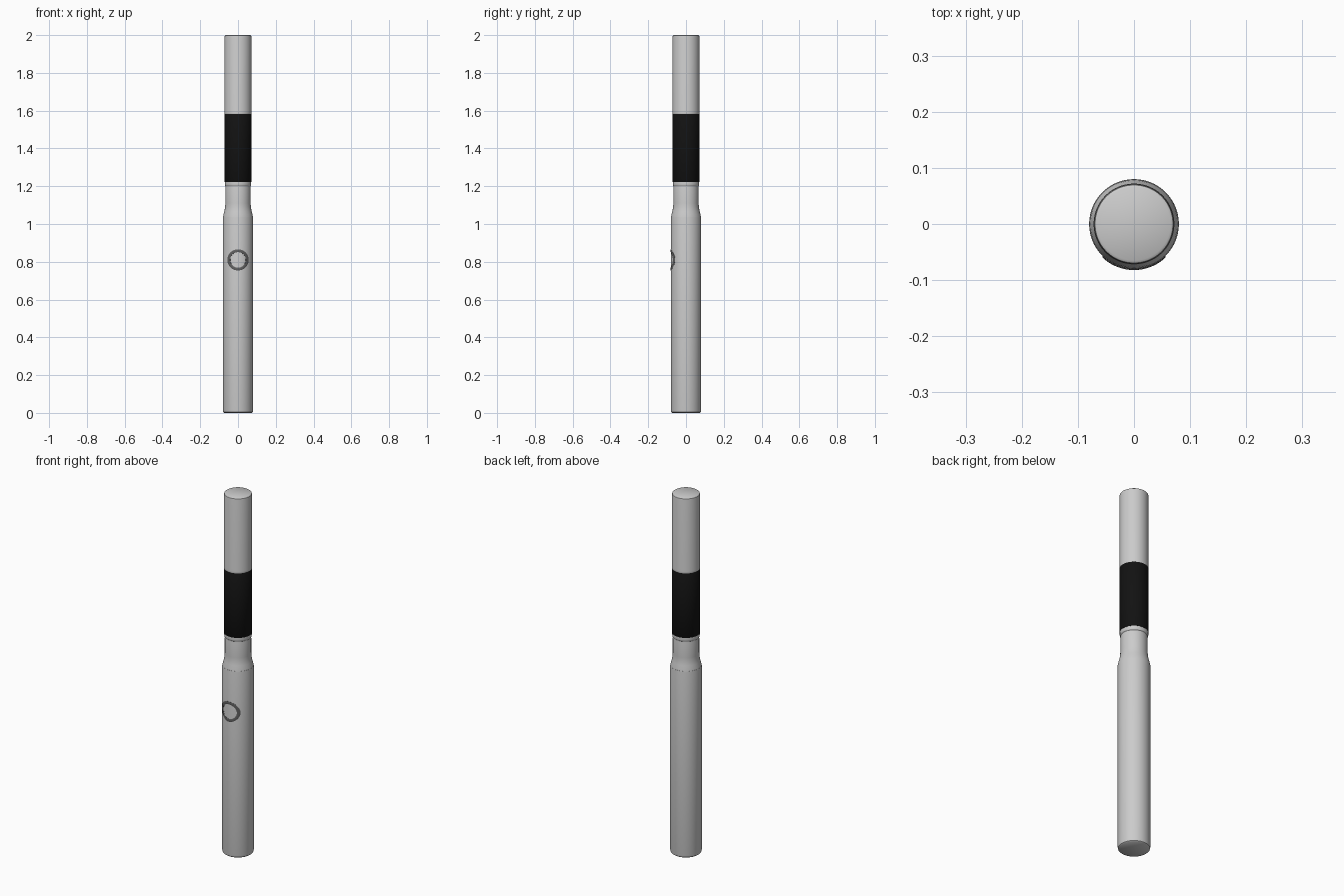
import bpy, bmesh, math

if "Cube" in bpy.data.objects:
    bpy.data.objects.remove(bpy.data.objects["Cube"])

SEG = 64


def finish(name, bm, color=None, angle=40):
    bmesh.ops.remove_doubles(bm, verts=bm.verts, dist=1e-5)
    bmesh.ops.recalc_face_normals(bm, faces=bm.faces)
    me = bpy.data.meshes.new(name)
    bm.to_mesh(me)
    bm.free()
    ob = bpy.data.objects.new(name, me)
    bpy.context.collection.objects.link(ob)
    if color:
        mat = bpy.data.materials.new(name + "_colour")
        mat.diffuse_color = (*color, 1)
        mat.use_nodes = True
        mat.node_tree.nodes["Principled BSDF"].inputs["Base Color"].default_value = mat.diffuse_color
        me.materials.append(mat)
    bpy.ops.object.select_all(action='DESELECT')
    ob.select_set(True)
    bpy.context.view_layer.objects.active = ob
    bpy.ops.object.shade_smooth_by_angle(angle=math.radians(angle))
    return ob


def lathe(name, profile, color=None):
    """Spin a list of (radius, z) points around the z axis."""
    bm = bmesh.new()
    verts = [bm.verts.new((r, 0, z)) for r, z in profile]
    edges = [bm.edges.new(pair) for pair in zip(verts, verts[1:])]
    bmesh.ops.spin(bm, geom=verts + edges, cent=(0, 0, 0), axis=(0, 0, 1),
                   angle=math.tau, steps=SEG, use_merge=True)
    return finish(name, bm, color)


# Handle with a rounded foot
lathe("handle", [(0, 0), (0.073, 0), (0.078, 0.004), (0.08, 0.015),
                 (0.08, 1.035), (0.079, 1.04), (0.06, 1.04), (0, 1.04)])

# Neck: flares down into the handle, with a small collar on top
lathe("neck", [(0, 1.036), (0.079, 1.036), (0.077, 1.05), (0.072, 1.068),
               (0.068, 1.09), (0.067, 1.11), (0.067, 1.19), (0.066, 1.195),
               (0.066, 1.2), (0.069, 1.203), (0.07, 1.21), (0.069, 1.225),
               (0, 1.225)])

# Black band
lathe("black_band", [(0, 1.222), (0.07, 1.222), (0.072, 1.225),
                     (0.072, 1.58), (0.07, 1.583), (0, 1.583)],
      (0.006, 0.006, 0.006))

# Cap with a softened top edge
lathe("cap", [(0, 1.58), (0.07, 1.58), (0.072, 1.586), (0.071, 1.592),
              (0.071, 1.99), (0.0695, 1.997), (0.065, 2.0), (0, 2.0)])

# Button ring wrapped onto the front of the handle
bm = bmesh.new()
section = [(0.041, -0.003), (0.041, 0.001), (0.044, 0.002),
           (0.053, 0.002), (0.056, 0.001), (0.056, -0.003)]
rings = []
for i in range(SEG):
    a = math.tau * i / SEG
    row = []
    for r, lift in section:
        x, z = r * math.cos(a), 0.81 + r * math.sin(a)
        k = 1 + lift / 0.08
        row.append(bm.verts.new((x * k, -math.sqrt(0.08**2 - x**2) * k, z)))
    rings.append(row)
for i in range(SEG):
    p, q = rings[i], rings[(i + 1) % SEG]
    for j in range(len(section)):
        n = (j + 1) % len(section)
        bm.faces.new((p[j], p[n], q[n], q[j]))
finish("button_ring", bm, (0.12, 0.12, 0.12))
